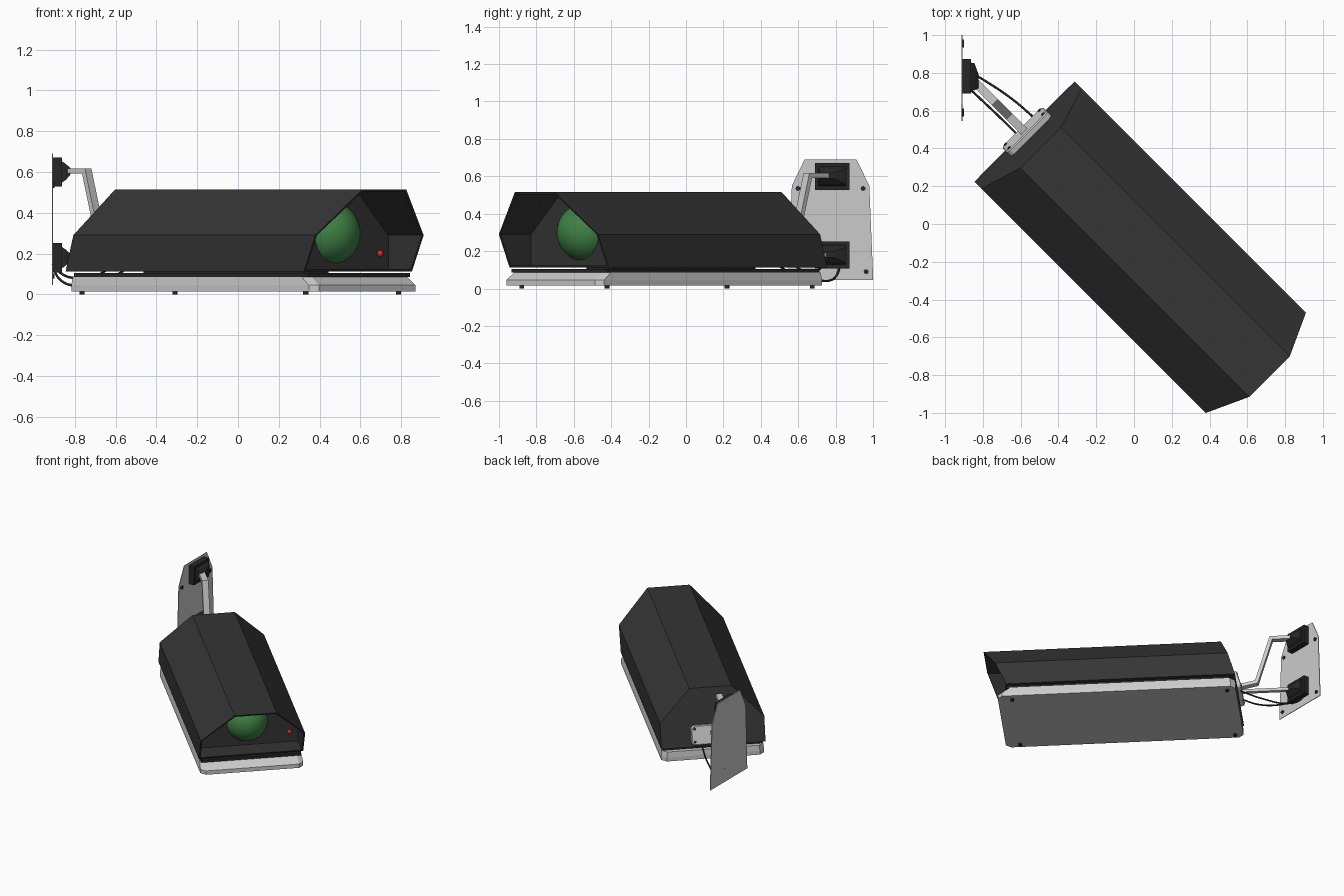
import bpy, bmesh, math
from mathutils import Matrix, Vector

if "Cube" in bpy.data.objects:
    bpy.data.objects.remove(bpy.data.objects["Cube"])

CAM = Matrix.Rotation(math.radians(-45), 4, 'Z')   # camera axis: local +x is forward
WORLD = Matrix.Identity(4)
CY = -0.064                                        # camera centre line


def material(name, r, g, b):
    m = bpy.data.materials.new(name)
    m.diffuse_color = (r, g, b, 1)
    m.use_nodes = True
    m.node_tree.nodes["Principled BSDF"].inputs["Base Color"].default_value = m.diffuse_color
    return m


DARK = material("dark_shell", 0.035, 0.035, 0.035)
BLACK = material("black_parts", 0.02, 0.02, 0.02)
GREEN = material("green_glass", 0.05, 0.22, 0.06)
RED = material("red_light", 0.6, 0.03, 0.02)


def finish(name, bm, M=WORLD, mat=None, smooth=False):
    bmesh.ops.recalc_face_normals(bm, faces=bm.faces)
    me = bpy.data.meshes.new(name)
    bm.to_mesh(me)
    bm.free()
    ob = bpy.data.objects.new(name, me)
    bpy.context.collection.objects.link(ob)
    ob.matrix_world = M
    if mat:
        me.materials.append(mat)
    if smooth:
        for p in me.polygons:
            p.use_smooth = True
    return ob


def loft(name, rings, M=WORLD, mat=None):
    """Skin a list of equal-length rings and cap both ends."""
    bm = bmesh.new()
    vs = [[bm.verts.new(p) for p in r] for r in rings]
    n = len(vs[0])
    for a, b in zip(vs, vs[1:]):
        for i in range(n):
            j = (i + 1) % n
            bm.faces.new((a[i], a[j], b[j], b[i]))
    bm.faces.new(vs[0])
    bm.faces.new(vs[-1])
    return finish(name, bm, M, mat)


def disc(name, pos, axis, r, depth, M=WORLD, mat=BLACK):
    bm = bmesh.new()
    q = Vector(axis).to_track_quat('Z', 'Y').to_matrix().to_4x4()
    bmesh.ops.create_cone(bm, cap_ends=True, segments=12, radius1=r, radius2=r,
                          depth=depth, matrix=Matrix.Translation(pos) @ q)
    return finish(name, bm, M, mat)


def ball(name, pos, r, M, mat, seg=40):
    bm = bmesh.new()
    bmesh.ops.create_uvsphere(bm, u_segments=seg, v_segments=seg // 2, radius=r,
                              matrix=Matrix.Translation(pos))
    return finish(name, bm, M, mat, True)


# Hood: six-sided shell, both ends raked, recessed front
def section(inset, xfun):
    h, t, zb, zt = 0.375 - inset, 0.152 - inset * 0.6, 0.113 + inset, 0.515 - inset
    pts = [(-h, zb), (h, zb), (h, 0.29), (t, zt), (-t, zt), (-h, 0.29)]
    return [(xfun(z), CY + y, z) for y, z in pts]


front = lambda z: 0.976 + (z - 0.29) * 0.455
rear = lambda z: -0.703 + (z - 0.29) * 0.30
loft("hood", [section(0, rear), section(0, front), section(0.011, front),
              section(0.011, lambda z: 0.743)], CAM, DARK)

# Lens and indicator light on the recessed face
ball("lens_dome", (0.695, CY, 0.30), 0.155, CAM, GREEN)
ball("indicator_light", (0.745, 0.24, 0.20), 0.017, CAM, RED, 16)


# Base: dark spacer plate and grey tray with clipped corners
def tray_ring(x0, x1, h, c, z):
    return [(x, CY + y, z) for x, y in
            ((x0 + c, -h), (x1 - c, -h), (x1, c - h), (x1, h - c),
             (x1 - c, h), (x0 + c, h), (x0, h - c), (x0, c - h))]


loft("spacer_plate", [tray_ring(-0.72, 0.905, 0.36, 0.008, z) for z in (0.085, 0.105)],
     CAM, BLACK)
loft("spacer_core", [tray_ring(-0.5, 0.6, 0.1, 0.01, z) for z in (0.10, 0.116)], CAM, BLACK)
loft("base_tray", [tray_ring(-0.757, 0.96, 0.37, 0.035, 0.015),
                   tray_ring(-0.757, 0.96, 0.37, 0.035, 0.045),
                   tray_ring(-0.752, 0.905, 0.365, 0.035, 0.086)], CAM)
for x in (-0.696, 0.856):
    for s in (-1, 1):
        disc("tray_screw", (x, CY + s * 0.322, 0.01), (0, 0, 1), 0.013, 0.02, CAM)

# Rear mounting pad, rounded and laid on the raked back
PAD = CAM @ Matrix.Translation((-0.748, CY + 0.008, 0.20)) @ Matrix.Rotation(math.atan(0.3), 4, 'Y')


def pad_ring(x, w, h, r):
    pts = []
    for k, (sy, sz) in enumerate(((1, 1), (-1, 1), (-1, -1), (1, -1))):
        for i in range(5):
            a = (k + i / 4) * math.pi / 2
            pts.append((x, sy * (w - r) + r * math.cos(a), sz * (h - r) + r * math.sin(a)))
    return pts


loft("rear_pad", [pad_ring(0.025, 0.153, 0.072, 0.03), pad_ring(-0.012, 0.153, 0.072, 0.03),
                  pad_ring(-0.018, 0.146, 0.065, 0.026)], PAD)
for sy in (-1, 1):
    for sz in (-1, 1):
        disc("pad_screw", (-0.018, sy * 0.127, sz * 0.047), (1, 0, 0), 0.010, 0.008, PAD)


# Support arms: square bar along a mitred path in the local xz plane
def arm(name, path, w, t):
    P = [Vector(p) for p in path]
    rings = []
    for i, p in enumerate(P):
        d0 = (P[i] - P[i - 1]).normalized() if i else (P[1] - P[0]).normalized()
        d1 = (P[i + 1] - P[i]).normalized() if i < len(P) - 1 else d0
        n0, n1 = Vector((-d0.y, d0.x)), Vector((-d1.y, d1.x))
        m = (n0 + n1).normalized()
        m *= t / 2 / m.dot(n0)
        a, b = p + m, p - m
        rings.append([(q.x, CY + s * w / 2, q.y) for q, s in ((a, -1), (a, 1), (b, 1), (b, -1))])
    return loft(name, rings, CAM)


arm("upper_arm", [(-1.13, 0.605), (-0.985, 0.605), (-0.88, 0.245), (-0.74, 0.215)], 0.045, 0.026)
arm("lower_arm", [(-1.13, 0.18), (-0.74, 0.18)], 0.028, 0.022)

# Wall plate with bolts
half = [(0.228, 0.045), (0.207, 0.55), (0.139, 0.69)]
YC = 0.773
outline = [(YC + y, z) for y, z in half] + [(YC - y, z) for y, z in reversed(half)]
loft("wall_plate", [[(x, y, z) for y, z in outline] for x in (-0.912, -0.907)])
for y, z in ((0.174, 0.535), (0.19, 0.09)):
    for s in (-1, 1):
        disc("wall_bolt", (-0.905, YC + s * y, z), (1, 0, 0), 0.013, 0.012)


# Wall brackets: block with a tapered nose
def rect(x, y, z, hy, hz):
    return [(x, y - hy, z - hz), (x, y + hy, z - hz), (x, y + hy, z + hz), (x, y - hy, z + hz)]


for name, z in (("upper_bracket", 0.60), ("lower_bracket", 0.18)):
    loft(name, [rect(-0.908, 0.782, z, 0.092, 0.072), rect(-0.863, 0.782, z, 0.092, 0.072),
                rect(-0.863, 0.782, z, 0.072, 0.052), rect(-0.845, 0.78, z, 0.072, 0.04),
                rect(-0.822, 0.755, z + 0.003, 0.035, 0.016)], mat=BLACK)


# Hanging cables
def cable(name, pts, r=0.006):
    cu = bpy.data.curves.new(name, 'CURVE')
    cu.dimensions = '3D'
    cu.bevel_depth = r
    cu.bevel_resolution = 2
    cu.resolution_u = 8
    cu.use_fill_caps = True
    sp = cu.splines.new('BEZIER')
    sp.bezier_points.add(len(pts) - 1)
    for b, p in zip(sp.bezier_points, pts):
        b.co = p
        b.handle_left_type = b.handle_right_type = 'AUTO'
    cu.materials.append(BLACK)
    bpy.context.collection.objects.link(bpy.data.objects.new(name, cu))


cable("cable_a", [(-0.52, 0.555, 0.14), (-0.65, 0.665, 0.07), (-0.80, 0.765, 0.042),
                  (-0.88, 0.81, 0.08), (-0.908, 0.825, 0.15)])
cable("cable_b", [(-0.60, 0.455, 0.15), (-0.70, 0.555, 0.09), (-0.80, 0.65, 0.08),
                  (-0.87, 0.715, 0.105), (-0.908, 0.745, 0.15)])
